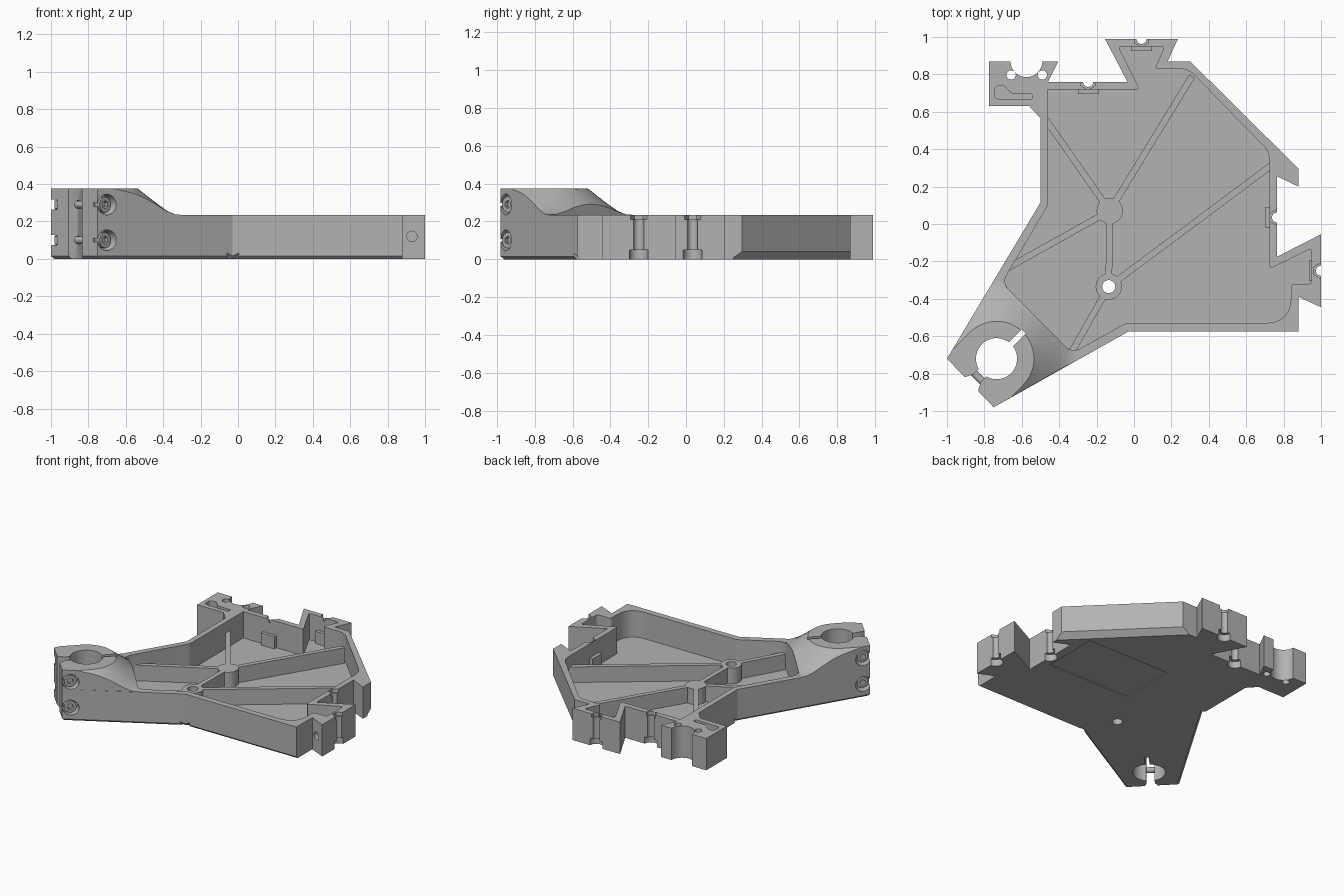
import bpy, bmesh, math
from mathutils import Vector, Matrix

cube = bpy.data.objects.get("Cube")
if cube:
    bpy.data.objects.remove(cube, do_unlink=True)

grey = bpy.data.materials.new("plain grey")
grey.use_nodes = True
grey.diffuse_color = (0.45, 0.45, 0.45, 1)
grey.node_tree.nodes["Principled BSDF"].inputs["Base Color"].default_value = grey.diffuse_color


def make(name, bm):
    bmesh.ops.recalc_face_normals(bm, faces=bm.faces)
    mesh = bpy.data.meshes.new(name)
    bm.to_mesh(mesh)
    bm.free()
    mesh.materials.append(grey)
    ob = bpy.data.objects.new(name, mesh)
    bpy.context.collection.objects.link(ob)
    return ob


def loft(name, rings):
    """Solid skinned through rings of equal point count, capped at both ends."""
    bm = bmesh.new()
    loops = [[bm.verts.new(p) for p in ring] for ring in rings]
    n = len(loops[0])
    for a, b in zip(loops, loops[1:]):
        for i in range(n):
            j = (i + 1) % n
            bm.faces.new((a[i], a[j], b[j], b[i]))
    bm.faces.new(loops[0][::-1])
    bm.faces.new(loops[-1])
    return make(name, bm)


def prism(name, pts, z0, z1):
    return loft(name, [[(p[0], p[1], z) for p in pts] for z in (z0, z1)])


def rod(name, a, b, r, sides=32):
    a, b = Vector(a), Vector(b)
    bm = bmesh.new()
    turn = (b - a).to_track_quat('Z', 'Y').to_matrix().to_4x4()
    bmesh.ops.create_cone(bm, cap_ends=True, segments=sides, radius1=r, radius2=r,
                          depth=(b - a).length,
                          matrix=Matrix.Translation((a + b) / 2) @ turn)
    return make(name, bm)


def upright(name, x, y, z0, z1, r, sides=32):
    return rod(name, (x, y, z0), (x, y, z1), r, sides)


def bar(name, a, b, width, z0, z1):
    a, b = Vector(a), Vector(b)
    d = (b - a).normalized()
    side = Vector((-d.y, d.x)) * width / 2
    return prism(name, [a - side, b - side, b + side, a + side], z0, z1)


def rounded(pts, steps=6):
    """Round the corners of (x, y, radius) points."""
    out = []
    for i, (x, y, r) in enumerate(pts):
        p = Vector((x, y))
        a, b = Vector(pts[i - 1][:2]), Vector(pts[(i + 1) % len(pts)][:2])
        if not r:
            out.append(p)
            continue
        a, b = p + (a - p).normalized() * r, p + (b - p).normalized() * r
        for k in range(steps + 1):
            t = k / steps
            out.append(a * (1 - t) ** 2 + p * 2 * t * (1 - t) + b * t * t)
    return out


def combine(ob, other, mode):
    mod = ob.modifiers.new("join", 'BOOLEAN')
    mod.operation, mod.object, mod.solver = mode, other, 'EXACT'
    bpy.context.view_layer.objects.active = ob
    bpy.ops.object.modifier_apply(modifier=mod.name)
    bpy.data.objects.remove(other, do_unlink=True)


def cut(other):
    combine(body, other, 'DIFFERENCE')


def add(other):
    combine(body, other, 'UNION')


WALL, FLOOR, RIB, TOP = 0.235, 0.04, 0.155, 0.375

# Main plate outline with dovetails and the rear mounting tab
mouth = [(-0.575 + 0.085 * math.cos(a), 0.87 - 0.085 * math.sin(a))
         for a in [math.pi * k / 16 for k in range(17)]]
outline = [(-1, -0.72), (-0.75, -0.98), (-0.03, -0.575), (0.88, -0.575), (0.88, -0.39),
           (1, -0.445), (1, -0.055), (0.765, -0.175), (0.765, 0.255), (0.88, 0.2),
           (0.88, 0.295), (0.3, 0.87), (0.18, 0.87), (0.235, 0.99), (-0.155, 0.99),
           (-0.035, 0.76), (-0.46, 0.76), (-0.405, 0.87)] + mouth + [
           (-0.775, 0.87), (-0.775, 0.63), (-0.56, 0.63), (-0.5, 0.565), (-0.5, 0.115)]
body = prism("tray_body", outline, 0, WALL)

# Hollow tray interior
pocket = [(-0.46, 0.72, 0), (-0.46, 0.1, 0.02), (-0.705, -0.315, 0.05), (-0.33, -0.69, 0.05),
          (-0.045, -0.53, 0.02), (0.84, -0.53, 0.14), (0.84, -0.32, 0.02), (0.95, -0.32, 0.02),
          (0.95, -0.13, 0.02), (0.725, -0.24, 0.02), (0.725, 0.385, 0.05), (0.29, 0.83, 0.05),
          (0.11, 0.83, 0.02), (0.165, 0.95, 0.02), (-0.085, 0.95, 0.02), (0.03, 0.72, 0.02)]
cut(prism("pocket", rounded(pocket), FLOOR, 0.5))

# Clamp mound: concave flare around the bore, trimmed to the plate edges
bore = Vector((-0.735, -0.72))
axis = Vector((1, 1)).normalized()
side = Vector((1, -1)).normalized()


def capsule(r, z):
    pts = [bore + axis * r * math.cos(a) + side * r * math.sin(a)
           for a in [math.pi * (k / 24 - 0.5) for k in range(25)]]
    pts += [pts[-1] - axis * 0.5, pts[0] - axis * 0.5]
    return [(p.x, p.y, z) for p in pts]


flare = [(0.46, 0.02), (0.46, 0.233), (0.4, 0.238), (0.36, 0.255), (0.32, 0.282),
         (0.26, 0.328), (0.2, TOP)]
mound = loft("mound", [capsule(r, z) for r, z in flare])
trim = [(-0.738, -0.282), (-1, -0.72), (-0.75, -0.98), (-0.298, -0.722)]
combine(mound, prism("trim", trim, 0.01, 0.6), 'INTERSECT')
add(mound)

# Ribs and hubs
hub_a, hub_b = (-0.13, 0.07), (-0.135, -0.335)
for a, b in ((hub_a, (0.31, 0.79)), (hub_a, (-0.48, 0.57)), (hub_a, (-0.675, -0.235)),
             (hub_a, hub_b), (hub_b, (0.75, 0.325)), (hub_b, (-0.35, -0.715))):
    add(bar("rib", a, b, 0.035, 0.02, RIB))
for x, y in (hub_a, hub_b):
    add(upright("hub", x, y, 0.02, RIB, 0.07))
cut(upright("hub_hole", *hub_b, -0.1, 0.5, 0.035))

# Edge bolt channels with inner bosses: position and inward direction
channels = [((1, -0.25), (-1, 0)), ((0.765, 0.035), (-1, 0)),
            ((-0.245, 0.76), (0, -1)), ((0.04, 0.99), (0, -1))]
for (x, y), (dx, dy) in channels:
    add(bar("boss", (x + dx * 0.02, y + dy * 0.02), (x + dx * 0.065, y + dy * 0.065),
            0.11, 0.02, 0.13))
    cut(upright("channel", x, y, -0.1, 0.5, 0.027, 24))
    cut(upright("head_seat", x, y, -0.1, 0.05, 0.05, 24))
    cut(upright("nut_seat", x, y, 0.21, 0.5, 0.043, 6))

# Rear tab holes and shallow slot
for x in (-0.657, -0.49):
    cut(upright("tab_hole", x, 0.797, -0.1, 0.5, 0.025, 24))
slot = [(-0.745, 0.67, 0.02), (-0.545, 0.665, 0.01), (-0.545, 0.695, 0.01),
        (-0.66, 0.695, 0.03), (-0.69, 0.74, 0.02), (-0.745, 0.74, 0.03)]
cut(prism("tab_slot", rounded(slot), 0.12, 0.5))
cut(rod("dovetail_hole", (0.93, -0.5, 0.12), (0.93, -0.36, 0.12), 0.028, 24))

# Clamp bore, relief slot and flared opening
cut(upright("bore", bore.x, bore.y, -0.1, 0.6, 0.11, 48))
cut(bar("relief", bore, bore + axis * 0.205, 0.03, -0.1, 0.6))
opening = [bore - axis * d + side * w for d, w in
           ((0.05, -0.028), (0.145, -0.028), (0.24, -0.075),
            (0.24, 0.075), (0.145, 0.028), (0.05, 0.028))]
cut(prism("opening", opening, -0.1, 0.6))


# Clamp screws: counterbores, screw heads and hex nuts
def across(t, z):
    p = bore - axis * 0.14 + side * t
    return (p.x, p.y, z)


for z in (0.1, 0.29):
    for s in (1, -1):
        cut(rod("counterbore", across(s * 0.14, z), across(s * 0.4, z), 0.055))
    cut(rod("screw_hole", across(-0.3, z), across(0.3, z), 0.022, 20))


# Bottom edge chamfers
def chamfer(a, b, size):
    a, b = Vector(a), Vector(b)
    d = (b - a).normalized()
    out = Vector((d.y, -d.x))
    rings = []
    for p in (a - d * 0.03, b + d * 0.03):
        rings.append([(*(p + out * o), z) for o, z in
                      ((-size - 0.02, -0.02), (0.02, -0.02), (0.02, size + 0.02))])
    cut(loft("chamfer", rings))


chamfer((0.88, 0.295), (0.3, 0.87), 0.04)
for i in (0, 1, 2):
    chamfer(outline[i], outline[i + 1], 0.015)
chamfer(outline[-1], outline[0], 0.015)

# Shallow recess under the floor
cut(prism("under_recess", [(0.03, -0.04), (0.7, -0.04), (0.7, 0.38), (0.03, 0.38)], -0.1, 0.006))

# Visible clamp hardware
parts = [body]
for i, z in enumerate((0.1, 0.29)):
    level = ("lower", "upper")[i]
    head = rod(level + "_screw_head", across(0.13, z), across(0.175, z), 0.042)
    combine(head, rod("socket", across(0.155, z), across(0.2, z), 0.022, 6), 'DIFFERENCE')
    parts.append(head)
    parts.append(rod(level + "_nut", across(-0.17, z), across(-0.13, z), 0.042, 6))
    parts.append(rod(level + "_screw_shaft", across(-0.18, z), across(0.14, z), 0.02, 20))

for ob in parts:
    bpy.ops.object.select_all(action='DESELECT')
    ob.select_set(True)
    bpy.context.view_layer.objects.active = ob
    bpy.ops.object.shade_smooth_by_angle(angle=math.radians(28))
